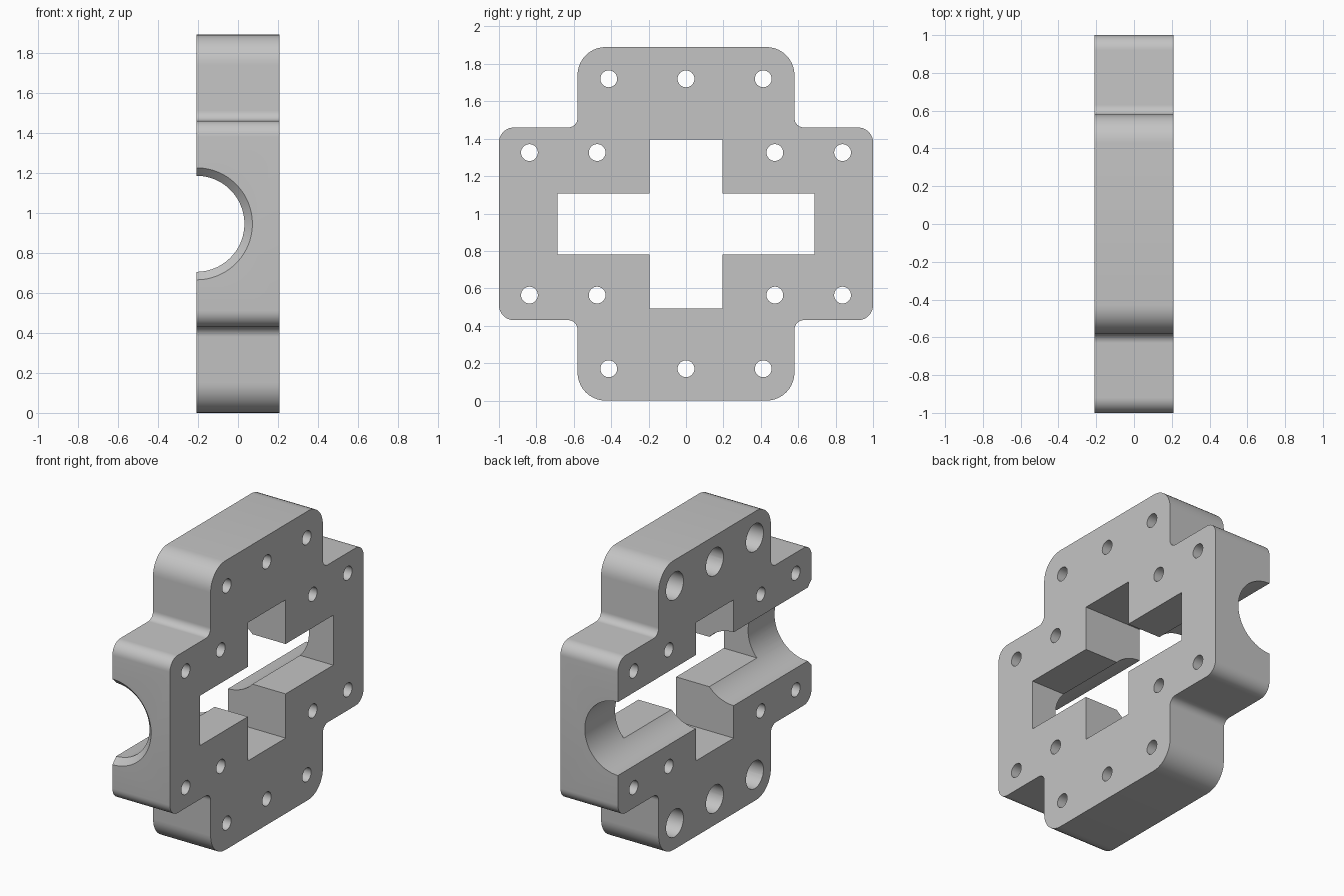
import bpy, bmesh, math
from mathutils import Vector, Matrix

if "Cube" in bpy.data.objects:
    bpy.data.objects.remove(bpy.data.objects["Cube"], do_unlink=True)

HALF = 0.208      # half thickness of the plate
MID = 0.945       # height of the plate centre

grey = bpy.data.materials.new("light grey metal")
grey.use_nodes = True
grey.diffuse_color = (0.55, 0.55, 0.55, 1)
grey.node_tree.nodes["Principled BSDF"].inputs["Base Color"].default_value = (0.55, 0.55, 0.55, 1)


def rounded(corners, steps=10):
    """Replace each (y, z, radius) right-angle corner by an arc."""
    pts = []
    for i, (y, z, r) in enumerate(corners):
        p = Vector((y, z))
        if r == 0:
            pts.append(p)
            continue
        a = (Vector(corners[i - 1][:2]) - p).normalized()
        b = (Vector(corners[(i + 1) % len(corners)][:2]) - p).normalized()
        for k in range(steps + 1):
            t = k / steps * math.pi / 2
            pts.append(p + r * (a * (1 - math.sin(t)) + b * (1 - math.cos(t))))
    return pts


def cross(y1, z1, y2, z2, r1=0, r_in=0, r2=0):
    """Cross outline: tall bar y1 by z1 and wide bar y2 by z2 (half sizes)."""
    quarter = [(y2, z2, r2), (y1, z2, r_in), (y1, z1, r1)]
    right = [(y, -z, r) for y, z, r in reversed(quarter)] + quarter
    return rounded(right + [(-y, -z, r) for y, z, r in right])


def prism(name, outline, x0, x1):
    bm = bmesh.new()
    face = bm.faces.new([bm.verts.new((x0, p.x, p.y + MID)) for p in outline])
    top = bmesh.ops.extrude_face_region(bm, geom=[face])["geom"]
    bmesh.ops.translate(bm, vec=(x1 - x0, 0, 0),
                        verts=[v for v in top if isinstance(v, bmesh.types.BMVert)])
    return finish(name, bm)


def finish(name, bm):
    bmesh.ops.recalc_face_normals(bm, faces=bm.faces)
    mesh = bpy.data.meshes.new(name)
    bm.to_mesh(mesh)
    bm.free()
    mesh.materials.append(grey)
    obj = bpy.data.objects.new(name, mesh)
    bpy.context.collection.objects.link(obj)
    return obj


def rod(name, r0, r1, start, end, segments=32):
    """Cylinder or cone between two points."""
    start, end = Vector(start), Vector(end)
    axis = end - start
    turn = axis.to_track_quat("Z", "Y").to_matrix().to_4x4()
    bm = bmesh.new()
    bmesh.ops.create_cone(bm, cap_ends=True, segments=segments, radius1=r0, radius2=r1,
                          depth=axis.length,
                          matrix=Matrix.Translation((start + end) / 2) @ turn)
    return finish(name, bm)


# Cross-shaped plate with rounded corners
plate = prism("cross_plate", cross(0.58, MID, 1.0, 0.515, 0.15, 0.05, 0.08), -HALF, HALF)

# Cross-shaped window through the plate
cutters = [prism("window_cutter", cross(0.195, 0.452, 0.687, 0.163), -0.5, 0.5)]

# Half-round channel along the rear face, chamfered at the front end
cutters.append(rod("channel_cutter", 0.24, 0.24, (-HALF, -1.2, MID), (-HALF, 1.2, MID), 96))
cutters.append(rod("chamfer_cutter", 0.30, 0.24, (-HALF, -1.02, MID), (-HALF, -0.96, MID), 96))

# Bolt holes, with counterbores on the top and bottom rows
for side in (-1, 1):
    for y in (-0.413, 0, 0.413):
        z = MID + side * 0.775
        cutters.append(rod("bolt_cutter", 0.045, 0.045, (-0.5, y, z), (0.5, y, z)))
        cutters.append(rod("counterbore_cutter", 0.09, 0.09, (-0.5, y, z), (0.03, y, z)))
    for y in (-0.837, -0.475, 0.475, 0.837):
        z = MID + side * 0.381
        cutters.append(rod("bolt_cutter", 0.045, 0.045, (-0.5, y, z), (0.5, y, z)))

bpy.ops.object.select_all(action="DESELECT")
plate.select_set(True)
bpy.context.view_layer.objects.active = plate
for cutter in cutters:
    mod = plate.modifiers.new("cut", "BOOLEAN")
    mod.operation = "DIFFERENCE"
    mod.solver = "EXACT"
    mod.object = cutter
    bpy.ops.object.modifier_apply(modifier=mod.name)
    bpy.data.objects.remove(cutter, do_unlink=True)

bpy.ops.object.shade_smooth_by_angle(angle=math.radians(30))
